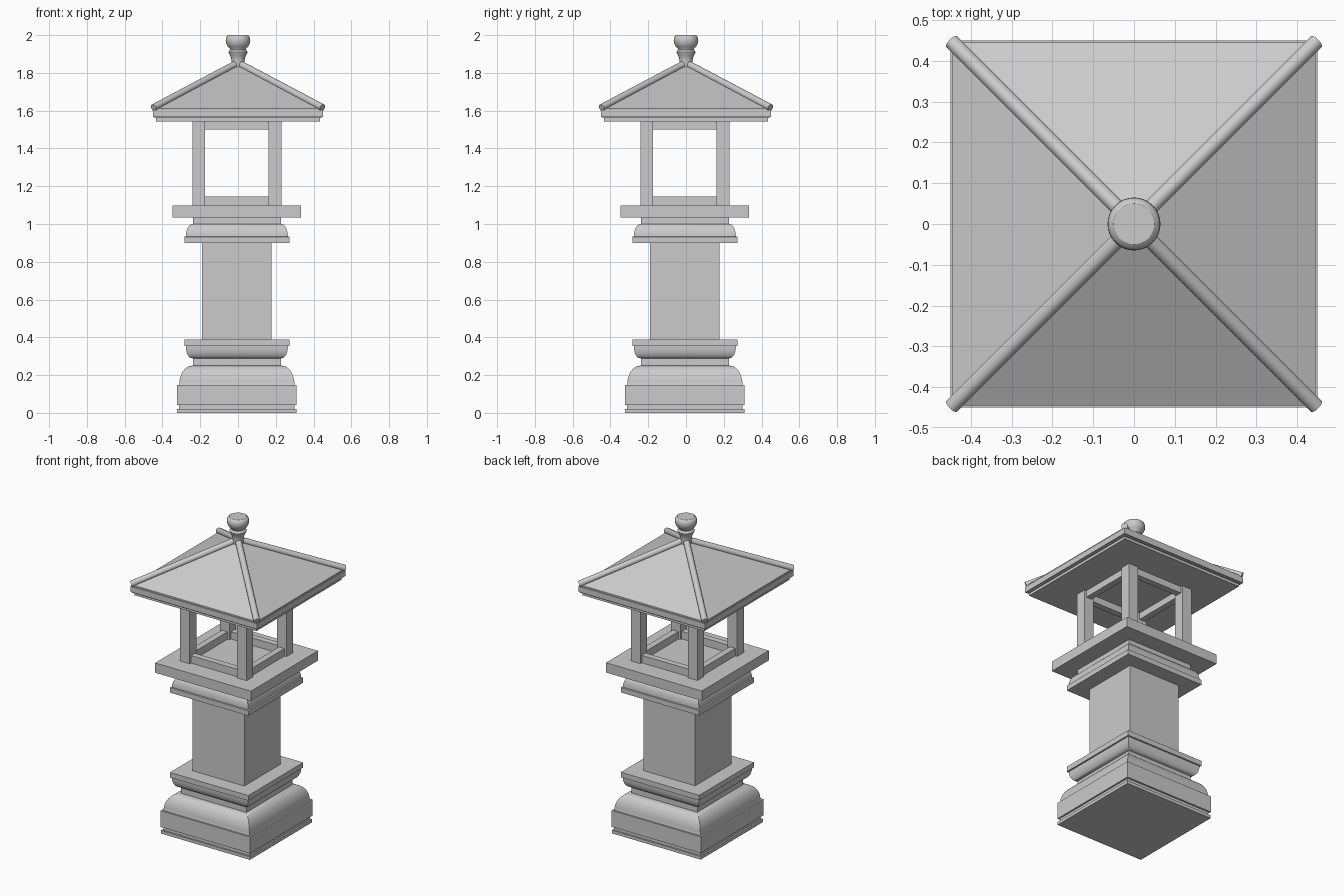
import bpy, bmesh, math
from mathutils import Vector

if "Cube" in bpy.data.objects:
    bpy.data.objects.remove(bpy.data.objects["Cube"])

OFF = -0.006  # the stone body sits a touch off the roof axis


def finish(name, bm, smooth=False):
    bmesh.ops.recalc_face_normals(bm, faces=bm.faces)
    me = bpy.data.meshes.new(name)
    bm.to_mesh(me)
    bm.free()
    ob = bpy.data.objects.new(name, me)
    bpy.context.collection.objects.link(ob)
    if smooth:
        bpy.ops.object.select_all(action='DESELECT')
        ob.select_set(True)
        bpy.context.view_layer.objects.active = ob
        bpy.ops.object.shade_smooth_by_angle(angle=math.radians(30))
    return ob


def loft(name, profile, sides=4, off=0.0, smooth=False):
    """Stack rings of (half width or radius, z) and cap both ends."""
    bm = bmesh.new()
    k = math.sqrt(2) if sides == 4 else 1
    rings = []
    for r, z in profile:
        rings.append([bm.verts.new((off + r * k * math.cos(a), off + r * k * math.sin(a), z))
                      for a in (math.pi / 4 + 2 * math.pi * i / sides for i in range(sides))])
    for a, b in zip(rings, rings[1:]):
        for i in range(sides):
            j = (i + 1) % sides
            bm.faces.new((a[i], a[j], b[j], b[i]))
    bm.faces.new(rings[0])
    bm.faces.new(rings[-1])
    return finish(name, bm, smooth)


def box(name, lo, hi):
    bm = bmesh.new()
    bmesh.ops.create_cube(bm, size=1)
    for v in bm.verts:
        v.co = Vector([(lo[i] + hi[i]) / 2 + v.co[i] * (hi[i] - lo[i]) for i in range(3)])
    return finish(name, bm)


def arc(r0, z0, dr, dz, convex_from_side=True, n=8):
    """Quarter ellipse from (r0, z0) to (r0+dr, z0+dz), leaving vertically or horizontally."""
    pts = []
    for i in range(n + 1):
        t = math.pi / 2 * i / n
        s, c = math.sin(t), 1 - math.cos(t)
        pts.append((r0 + dr * (c if convex_from_side else s),
                    z0 + dz * (s if convex_from_side else c)))
    return pts


# Moulded base
loft("base_moulding",
     [(0.316, 0), (0.316, 0.02), (0.306, 0.02), (0.306, 0.042), (0.317, 0.042), (0.317, 0.147), (0.306, 0.147)]
     + arc(0.305, 0.15, -0.068, 0.1)
     + [(0.233, 0.25), (0.233, 0.288)]
     + arc(0.238, 0.29, 0.032, 0.063, False)
     + [(0.278, 0.355), (0.278, 0.388)], off=OFF, smooth=True)

# Square shaft
loft("shaft", [(0.184, 0.38), (0.184, 0.91)], off=OFF)

# Capital under the platform
loft("capital_moulding",
     [(0.278, 0.9), (0.278, 0.932)]
     + arc(0.27, 0.934, -0.036, 0.066)
     + [(0.233, 1.0), (0.233, 1.04)], off=OFF, smooth=True)

# Platform
loft("platform", [(0.34, 1.035), (0.34, 1.098)], off=OFF)

# Corner posts of the light chamber
for sx in (-1, 1):
    for sy in (-1, 1):
        x, y = OFF + sx * 0.202, OFF + sy * 0.202
        box(f"post_{sx}_{sy}", (x - 0.034, y - 0.034, 1.09), (x + 0.034, y + 0.034, 1.555))

# Rails joining the posts, top and bottom
for tag, z0, z1 in (("lower", 1.095, 1.146), ("upper", 1.5, 1.552)):
    for s in (-1, 1):
        c = OFF + s * 0.202
        l0, l1 = OFF - 0.17, OFF + 0.17
        box(f"{tag}_rail_x_{s}", (l0, c - 0.02, z0), (l1, c + 0.02, z1))
        box(f"{tag}_rail_y_{s}", (c - 0.02, l0, z0), (c + 0.02, l1, z1))

# Pyramid roof with stepped eaves
loft("roof", [(0.433, 1.543), (0.433, 1.56), (0.442, 1.56), (0.442, 1.566), (0.45, 1.566),
              (0.45, 1.603), (0.445, 1.603), (0.445, 1.612), (0.004, 1.848)])

# Round ridges along the four hips
for i in range(4):
    ang = math.pi / 4 + i * math.pi / 2
    d = Vector((math.cos(ang), math.sin(ang), 0))
    a = d * 0.632 + Vector((0, 0, 1.616))
    b = d * 0.02 + Vector((0, 0, 1.845))
    bm = bmesh.new()
    bmesh.ops.create_cone(bm, cap_ends=True, segments=20, radius1=0.019, radius2=0.019,
                          depth=(b - a).length)
    rot = (b - a).to_track_quat('Z', 'Y')
    for v in bm.verts:
        v.co = rot @ v.co + (a + b) / 2
    finish(f"hip_ridge_{i}", bm, True)

# Turned finial
loft("finial", [(0.034, 1.82), (0.034, 1.85), (0.036, 1.875), (0.042, 1.893), (0.048, 1.902),
                (0.05, 1.91), (0.046, 1.918), (0.04, 1.922), (0.042, 1.928), (0.054, 1.94),
                (0.062, 1.955), (0.065, 1.97), (0.064, 1.984), (0.059, 1.994), (0.05, 2.0)],
     sides=32, smooth=True)
